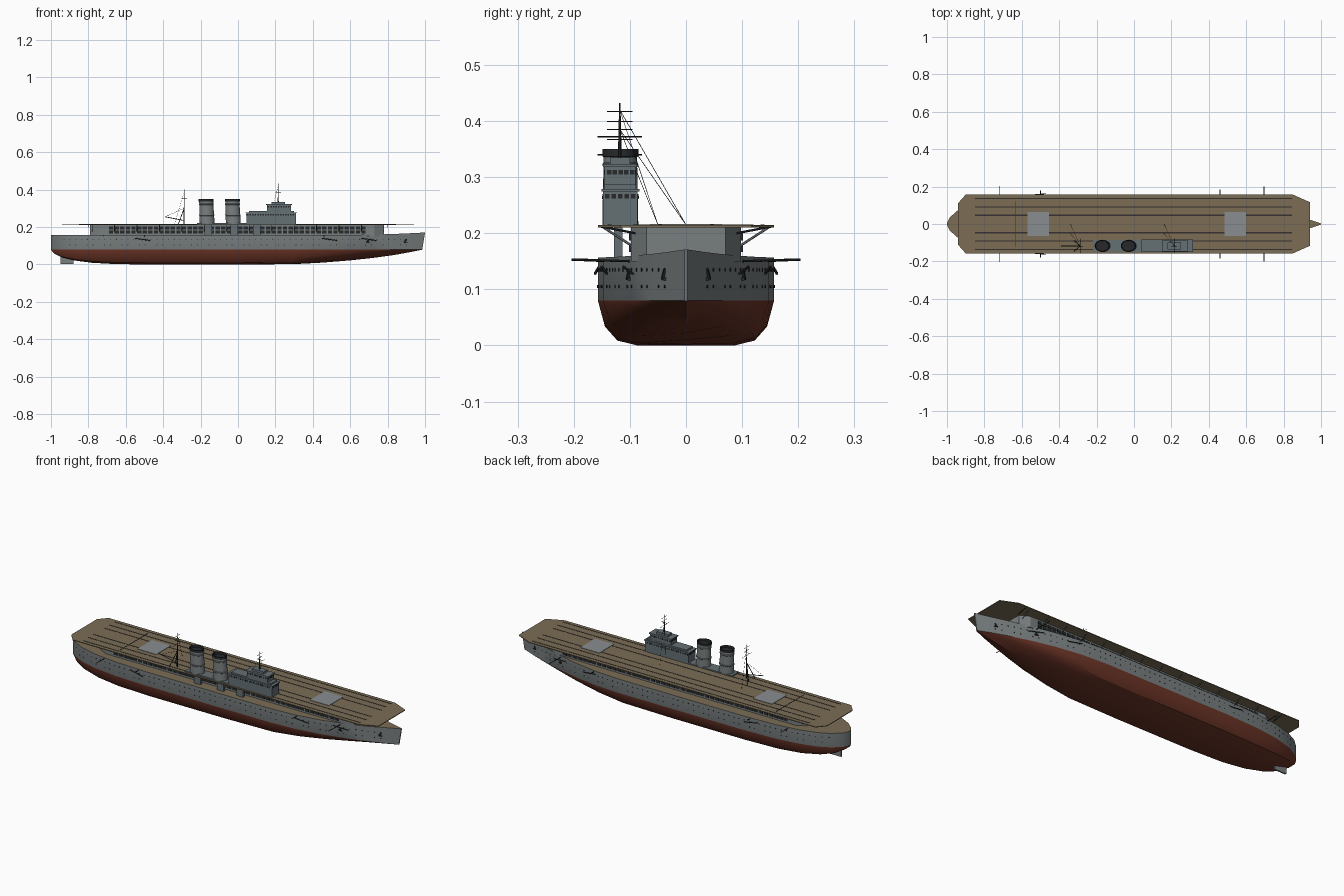
import bpy, bmesh, math
from mathutils import Vector, Matrix

if "Cube" in bpy.data.objects:
    bpy.data.objects.remove(bpy.data.objects["Cube"])

def mat(name, r, g, b):
    m = bpy.data.materials.new(name)
    m.diffuse_color = (r, g, b, 1)
    m.use_nodes = True
    m.node_tree.nodes["Principled BSDF"].inputs["Base Color"].default_value = m.diffuse_color
    return m

GREY = mat("hull_grey", 0.19, 0.21, 0.215)
RED = mat("antifouling_red", 0.15, 0.035, 0.02)
WOOD = mat("deck_wood", 0.20, 0.155, 0.09)
DARK = mat("dark_metal", 0.02, 0.022, 0.024)
LIFT = mat("lift_grey", 0.25, 0.27, 0.28)
SLATE = mat("island_slate", 0.13, 0.16, 0.175)
LINE = mat("line_dark", 0.035, 0.03, 0.03)

def finish(name, bm, *mats, smooth=None):
    bmesh.ops.recalc_face_normals(bm, faces=bm.faces)
    me = bpy.data.meshes.new(name)
    bm.to_mesh(me)
    bm.free()
    for m in mats:
        me.materials.append(m)
    ob = bpy.data.objects.new(name, me)
    bpy.context.collection.objects.link(ob)
    if smooth:
        bpy.context.view_layer.objects.active = ob
        ob.select_set(True)
        bpy.ops.object.shade_smooth_by_angle(angle=math.radians(smooth))
        ob.select_set(False)
    return ob

def box(bm, x0, x1, y0, y1, z0, z1):
    mid = Vector(((x0 + x1) / 2, (y0 + y1) / 2, (z0 + z1) / 2))
    bmesh.ops.create_cube(bm, size=1, matrix=Matrix.Translation(mid) @ Matrix.Diagonal((x1 - x0, y1 - y0, z1 - z0, 1)))

def rod(bm, a, b, r, r2=None, n=6):
    a, b = Vector(a), Vector(b)
    m = Matrix.Translation((a + b) / 2) @ (b - a).to_track_quat('Z', 'Y').to_matrix().to_4x4()
    bmesh.ops.create_cone(bm, cap_ends=True, segments=n, radius1=r, radius2=r if r2 is None else r2, depth=(b - a).length, matrix=m)

def prism(bm, pts, z0, z1):
    lo = [bm.verts.new((x, y, z0)) for x, y in pts]
    hi = [bm.verts.new((x, y, z1)) for x, y in pts]
    bm.faces.new(lo)
    bm.faces.new(hi)
    for i in range(len(pts)):
        j = (i + 1) % len(pts)
        bm.faces.new((lo[i], lo[j], hi[j], hi[i]))

# Hull: stations of x, half breadth, keel height, deck height, V shape
ST = [(-1, .004, .078, .157, 0), (-.985, .035, .06, .157, 0), (-.94, .075, .037, .157, 0), (-.88, .105, .022, .157, 0),
      (-.78, .132, .009, .157, 0), (-.65, .149, .002, .157, 0), (-.45, .157, 0, .157, 0), (0, .157, 0, .157, 0),
      (.3, .157, .002, .157, .05), (.45, .148, .010, .157, .2), (.6, .124, .022, .158, .4), (.72, .095, .035, .16, .6),
      (.83, .062, .05, .163, .8), (.92, .03, .066, .167, .9), (.985, .003, .079, .171, 1)]
WL = .08
SEC = [(0, 0), (.55, 0), (.78, .11), (.92, .42), (1, 1)]

def breadth(x):
    for a, b in zip(ST, ST[1:]):
        if a[0] <= x <= b[0]:
            return a[1] + (b[1] - a[1]) * (x - a[0]) / (b[0] - a[0])
    return 0

bm = bmesh.new()
rings = []
for x, b, k, top, v in ST:
    half = [(x, b * t, k + (WL - k) * (f * (1 - v) + t * v)) for t, f in SEC]
    half.append((x + (.015 if x > .95 else 0), b, top))
    ring = [(p[0], -p[1], p[2]) for p in half[:0:-1]] + half
    rings.append([bm.verts.new(p) for p in ring])
for r, s in zip(rings, rings[1:]):
    for i in range(len(r)):
        j = (i + 1) % len(r)
        bm.faces.new((r[i], r[j], s[j], s[i])).material_index = 2 if j == 0 else 0
bm.faces.new(rings[0])
bm.faces.new(rings[-1])
for f in bm.faces:
    if f.calc_center_median().z < WL and f.material_index == 0:
        f.material_index = 1
finish("hull", bm, GREY, RED, WOOD, smooth=30)

# Rudder
bm = bmesh.new()
box(bm, -.95, -.88, -.004, .004, .003, .045)
finish("rudder", bm, GREY)

# Portholes and anchors along the hull
bm = bmesh.new()
for i in range(60):
    x = -.93 + i * .031
    for s in (-1, 1):
        for z in (.105, .135)[i % 3 == 0:]:
            y = s * breadth(x)
            rod(bm, (x, y - s * .004, z), (x, y + s * .0015, z), .0028, n=8)
for s in (-1, 1):
    for x in (.7, .9):
        y = s * breadth(x)
        rod(bm, (x, y, .135), (x - .01, y + s * .004, .118), .004)
        box(bm, x - .02, x + .005, y - .004, y + .004, .116, .121)
finish("portholes_and_anchors", bm, DARK)

# Boat booms reaching out from the hull
bm = bmesh.new()
for s in (-1, 1):
    for x, y in ((-.72, .204), (-.5, .18), (.46, .185), (.695, .2)):
        rod(bm, (x, s * (breadth(x) - .01), .15), (x, s * y, .153), .002)
    for x in (.45, .66, -.55):
        rod(bm, (x, s * (breadth(x) + .002), .14), (x + .08, s * (breadth(x + .08) + .006), .128), .0025)
    for x in (-.8, .8):
        rod(bm, (x, s * .09, .2), (x, s * .152, .212), .002)
finish("booms", bm, DARK)

# Hangar with chamfered ends
bm = bmesh.new()
q = [(.78, .07), (.73, .098), (-.74, .098), (-.79, .07)]
prism(bm, q + [(x, -y) for x, y in q[::-1]], .15, .212)
finish("hangar", bm, GREY)

# Hangar side openings and ribs
bm, ribs = bmesh.new(), bmesh.new()
for s in (-1, 1):
    for i in range(46):
        x = -.69 + i * .03
        for z in (.167, .187):
            box(bm, x, x + .023, s * .0995 - .002, s * .0995 + .002, z, z + .015)
    for i in range(14):
        x = -.78 + i * .12
        rod(ribs, (x, s * .097, .178), (x, s * .148, .211), .0022)
finish("hangar_openings", bm, DARK)
finish("deck_brackets", ribs, GREY)

# Flight deck
bm = bmesh.new()
q = [(.94, .117), (.85, .157), (-.9, .157), (-.94, .112)]
prism(bm, q + [(x, -y) for x, y in q[::-1]], .2105, .2145)
finish("flight_deck", bm, WOOD)
bm = bmesh.new()
for y in (.046, .091, .136):
    for s in (-1, 1):
        box(bm, -.85, .845, s * y - .0035, s * y + .0035, .214, .2153)
box(bm, -.637, -.633, -.12, .12, .214, .2157)
finish("deck_lines", bm, LINE)
bm = bmesh.new()
for x in (-.57, .485):
    box(bm, x, x + .115, -.064, .064, .214, .2165)
finish("aircraft_lifts", bm, LIFT)

# Island blocks, platforms and support
bm = bmesh.new()
box(bm, .045, .31, -.148, -.086, .212, .274)
box(bm, .04, .316, -.151, -.083, .274, .279)
box(bm, .06, .3, -.145, -.089, .279, .287)
box(bm, .155, .283, -.145, -.09, .287, .318)
box(bm, .15, .288, -.148, -.087, .318, .323)
box(bm, .18, .25, -.135, -.1, .323, .335)
for x in (.1, -.02, -.16):
    box(bm, x - .02, x + .02, -.128, -.113, .15, .212)
box(bm, -.22, .045, -.148, -.086, .212, .221)
finish("island", bm, SLATE)
bm = bmesh.new()
for x0, x1, y0, y1, z in ((.045, .31, -.148, -.086, .262), (.155, .283, -.145, -.09, .305)):
    n = int((x1 - x0) / .0135)
    for i in range(n):
        x = x0 + .004 + i * .0135
        for y in (y0, y1):
            box(bm, x, x + .008, y - .001, y + .001, z, z + .008)
    for i in range(5):
        y = y0 + .004 + i * (y1 - y0 - .004) / 5
        for x in (x0, x1):
            box(bm, x - .001, x + .001, y, y + .008, z, z + .008)
finish("island_windows", bm, DARK)

# Oval funnels: rings of height and size, with dark cap
for name, cx in (("aft_funnel", -.165), ("fore_funnel", -.025)):
    bm = bmesh.new()
    prof = [(.215, 1.0), (.26, .98), (.262, 1.03), (.266, 1.03), (.268, .97), (.318, .94), (.320, .99),
            (.324, .99), (.326, .94), (.336, .94), (.337, 1.0), (.35, 1.0), (.35, .88), (.338, .85)]
    loops = []
    for z, k in prof:
        loops.append([bm.verts.new((cx + .04 * k * math.cos(a) - (z - .215) * .04, -.117 + .032 * k * math.sin(a), z))
                      for a in (math.tau * i / 32 for i in range(32))])
    for n, (a, b) in enumerate(zip(loops, loops[1:])):
        for i in range(32):
            j = (i + 1) % 32
            bm.faces.new((a[i], a[j], b[j], b[i])).material_index = int(n >= 9)
    bm.faces.new(loops[-1]).material_index = 1
    finish(name, bm, GREY, DARK, smooth=35)

# Masts with yards, rigging and a derrick
bm = bmesh.new()
for x, foot, top in ((.215, .33, .432), (-.288, .213, .4)):
    rod(bm, (x, -.118, foot), (x, -.118, top), .0035, .0012)
    for dz, w in ((-.06, .04), (-.033, .023), (-.015, .023)):
        rod(bm, (x, -.118 - w, top + dz), (x, -.118 + w, top + dz), .0011, n=4)
    rod(bm, (x - .015, -.118, top - .045), (x + .015, -.118, top - .045), .001, n=4)
for y in (-.145, -.09):
    rod(bm, (-.32, y, .213), (-.288, -.118, .3), .002)
rod(bm, (-.288, -.118, .235), (-.39, -.118, .255), .002)
rod(bm, (-.288, -.118, .3), (-.39, -.118, .255), .0007, n=4)
for y in (-.05, 0):
    rod(bm, (-.288, -.118, .385), (-.34, y, .215), .0006, n=4)
    rod(bm, (.215, -.118, .42), (.16, y, .215), .0006, n=4)
finish("masts_and_rigging", bm, DARK)
